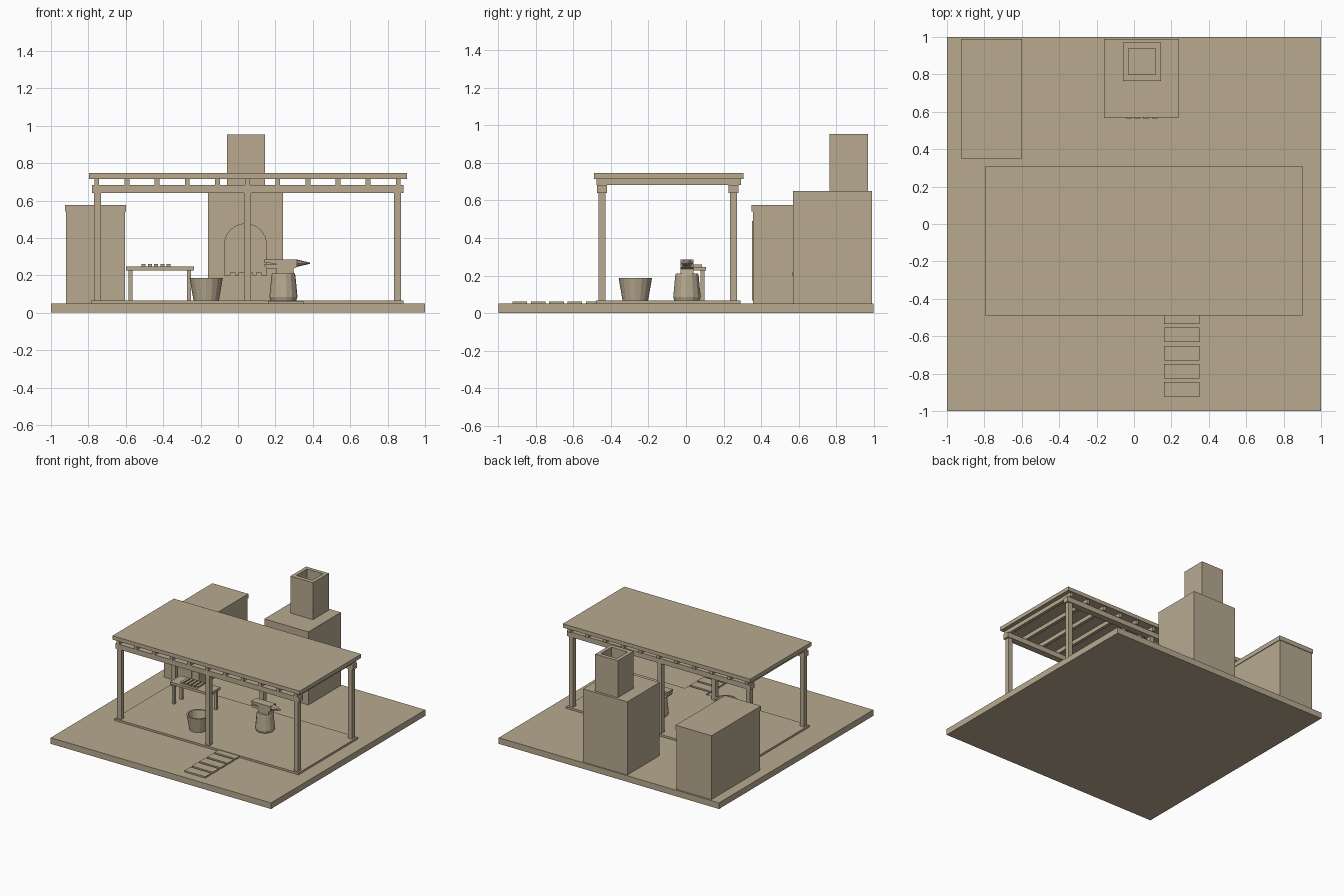
import bpy, bmesh, math
from mathutils import Matrix, Vector

if "Cube" in bpy.data.objects:
    bpy.data.objects.remove(bpy.data.objects["Cube"])

tan = bpy.data.materials.new("warm_tan")
tan.use_nodes = True
COLOUR = (0.48, 0.40, 0.28, 1)
tan.diffuse_color = COLOUR
tan.node_tree.nodes["Principled BSDF"].inputs["Base Color"].default_value = COLOUR


def finish(name, bm):
    bmesh.ops.recalc_face_normals(bm, faces=bm.faces)
    mesh = bpy.data.meshes.new(name)
    bm.to_mesh(mesh)
    bm.free()
    mesh.materials.append(tan)
    obj = bpy.data.objects.new(name, mesh)
    bpy.context.collection.objects.link(obj)
    return obj


def box(name, xs, ys, zs):
    bm = bmesh.new()
    low, high = Vector((xs[0], ys[0], zs[0])), Vector((xs[1], ys[1], zs[1]))
    place = Matrix.Translation((low + high) / 2) @ Matrix.Diagonal((*(high - low), 1))
    bmesh.ops.create_cube(bm, size=1, matrix=place)
    return finish(name, bm)


def beam(name, x, y, wx, wy, zs):
    return box(name, (x - wx / 2, x + wx / 2), (y - wy / 2, y + wy / 2), zs)


def prism(name, outline, ys):
    """Front outline in x and z, extruded along y."""
    bm = bmesh.new()
    face = bm.faces.new([bm.verts.new((x, ys[0], z)) for x, z in outline])
    new = bmesh.ops.extrude_face_region(bm, geom=[face])["geom"]
    verts = [v for v in new if isinstance(v, bmesh.types.BMVert)]
    bmesh.ops.translate(bm, verts=verts, vec=(0, ys[1] - ys[0], 0))
    return finish(name, bm)


def lathe(name, x, y, profile, sides):
    """Profile of radius and height turned around a vertical axis."""
    bm = bmesh.new()
    verts = [bm.verts.new((r, 0, z)) for r, z in profile]
    edges = [bm.edges.new(pair) for pair in zip(verts, verts[1:])]
    bmesh.ops.spin(bm, geom=verts + edges, axis=(0, 0, 1), cent=(0, 0, 0),
                   steps=sides, angle=math.tau)
    bmesh.ops.remove_doubles(bm, verts=bm.verts, dist=0.0005)
    bmesh.ops.translate(bm, verts=bm.verts, vec=(x, y, 0))
    return finish(name, bm)


def cut(obj, cutter):
    mod = obj.modifiers.new("opening", "BOOLEAN")
    mod.operation = "DIFFERENCE"
    mod.solver = "EXACT"
    mod.object = cutter
    cutter.hide_render = True
    cutter.hide_viewport = True
    cutter.display_type = "WIRE"


# Ground, raised floor and path
box("ground_slab", (-1, 1), (-1, 1), (0, 0.05))
box("shelter_floor", (-0.785, 0.885), (-0.48, 0.29), (0.05, 0.066))
for i in range(5):
    beam(f"path_plank_{i + 1}", 0.255, -0.885 + i * 0.0975, 0.19, 0.078, (0.05, 0.062))

# Open shelter: posts, beams, rafters, roof
for side, y in (("front", -0.447), ("back", 0.253)):
    for i in range(3):
        beam(f"{side}_post_{i + 1}", -0.752 + i * 0.802, y, 0.038, 0.038, (0.066, 0.645))
    box(f"{side}_beam", (-0.78, 0.885), (y - 0.026, y + 0.026), (0.64, 0.682))
for i in range(11):
    beam(f"rafter_{i + 1}", -0.755 + i * 0.1612, -0.093, 0.026, 0.77, (0.682, 0.716))
box("roof_slab", (-0.797, 0.903), (-0.49, 0.307), (0.715, 0.746))

# Shed with lid and framed door
box("shed_body", (-0.92, -0.605), (0.357, 0.985), (0.05, 0.54))
box("shed_lid", (-0.925, -0.6), (0.35, 0.99), (0.54, 0.577))
for name, xs, zs in (("door_frame_right", (-0.863, -0.851), (0.066, 0.49)),
                     ("door_frame_left", (-0.679, -0.667), (0.066, 0.49)),
                     ("door_frame_top", (-0.851, -0.679), (0.478, 0.49))):
    box(name, xs, (0.351, 0.358), zs)
box("shed_door", (-0.851, -0.679), (0.354, 0.358), (0.066, 0.478))

# Furnace with arched mouth and grate bars
furnace = box("furnace_body", (-0.16, 0.24), (0.57, 0.99), (0.05, 0.65))
RADIUS, MID, SPRING, SILL = 0.112, 0.04, 0.363, 0.2
arch = [(MID + RADIUS * math.cos(math.pi * i / 16),
         SPRING + RADIUS * math.sin(math.pi * i / 16)) for i in range(17)]
arch += [(MID - RADIUS, SILL), (MID + RADIUS, SILL)]
cut(furnace, prism("mouth_cutter", arch, (0.5, 0.8)))
for i in range(4):
    beam(f"grate_bar_{i + 1}", -0.028 + i * 0.046, 0.68, 0.03, 0.23, (0.199, 0.216))

# Hollow chimney
chimney = box("chimney", (-0.06, 0.145), (0.765, 0.97), (0.65, 0.953))
cut(chimney, box("flue_cutter", (-0.03, 0.115), (0.8, 0.938), (0.67, 1.0)))

# Work table and bars lying on it
box("table_top", (-0.598, -0.235), (-0.03, 0.107), (0.226, 0.246))
for i, x in enumerate((-0.575, -0.262)):
    for j, y in enumerate((-0.01, 0.088)):
        beam(f"table_leg_{i + 1}_{j + 1}", x, y, 0.02, 0.02, (0.066, 0.227))
for i in range(5):
    beam(f"metal_bar_{i + 1}", -0.505 + i * 0.0335, 0.038, 0.021, 0.095, (0.246, 0.26))

# Water bucket
lathe("bucket", -0.17, -0.27,
      [(0, 0.066), (0.068, 0.066), (0.089, 0.187), (0.077, 0.187), (0.06, 0.085), (0, 0.085)], 16)

# Anvil on a stump
lathe("stump", 0.243, 0.005,
      [(0, 0.066), (0.069, 0.066), (0.075, 0.085), (0.064, 0.2), (0.06, 0.21), (0, 0.21)], 14)
prism("anvil_body",
      [(0.14, 0.285), (0.14, 0.268), (0.2, 0.262), (0.21, 0.258), (0.195, 0.257),
       (0.14, 0.257), (0.15, 0.238), (0.205, 0.236), (0.205, 0.21), (0.3, 0.21),
       (0.295, 0.235), (0.315, 0.245), (0.315, 0.285)], (-0.03, 0.04))
horn = bmesh.new()
bmesh.ops.create_cone(horn, cap_ends=True, segments=8, radius1=0.02, radius2=0.003, depth=0.072,
                      matrix=Matrix.Translation((0.349, 0.005, 0.265))
                      @ Matrix.Rotation(math.pi / 2, 4, "Y")
                      @ Matrix.Diagonal((1, 1.6, 1, 1)))
finish("anvil_horn", horn)
